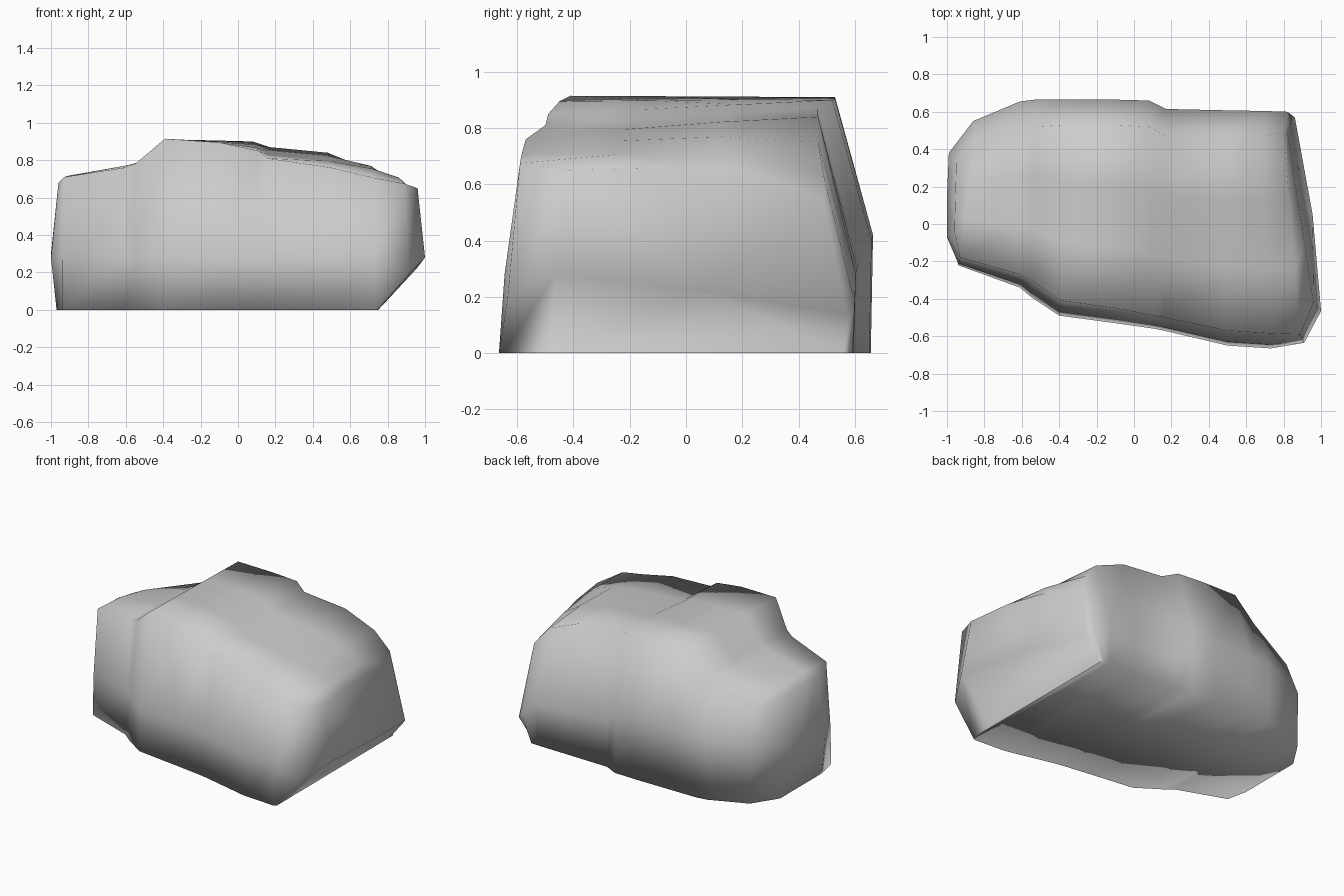
import bpy, bmesh, math

# Cross-sections from left to right:
# x front, x back, y front base, y front edge, z front edge,
# y back edge, z back edge, y back base, top bulge, x shift of top edge, z back belly
SECTIONS = [
    (-1.00, -0.99, -0.08, -0.04, 0.68, 0.34, 0.62, 0.38, 0.02, 0.04, 0.35),
    (-0.94, -0.86, -0.22, -0.18, 0.71, 0.45, 0.63, 0.55, 0.04, 0.01, 0.38),
    (-0.61, -0.61, -0.34, -0.27, 0.76, 0.52, 0.71, 0.655, 0.03, 0.00, 0.40),
    (-0.55, -0.53, -0.39, -0.30, 0.78, 0.52, 0.77, 0.665, 0.01, 0.00, 0.42),
    (-0.40, -0.38, -0.49, -0.41, 0.915, 0.53, 0.91, 0.665, 0.00, 0.01, 0.42),
    (-0.10, -0.10, -0.53, -0.45, 0.895, 0.53, 0.905, 0.665, 0.00, 0.00, 0.42),
    (0.11, 0.08, -0.56, -0.49, 0.85, 0.52, 0.90, 0.66, 0.00, 0.00, 0.40),
    (0.16, 0.17, -0.57, -0.50, 0.81, 0.47, 0.87, 0.615, 0.00, 0.00, 0.32),
    (0.50, 0.48, -0.65, -0.57, 0.76, 0.47, 0.84, 0.608, 0.01, 0.00, 0.30),
    (0.73, 0.70, -0.665, -0.585, 0.705, 0.47, 0.75, 0.604, 0.04, 0.00, 0.28),
    (0.91, 0.82, -0.65, -0.59, 0.675, 0.49, 0.63, 0.60, 0.055, -0.02, 0.18),
    (1.00, 0.86, -0.48, -0.42, 0.65, 0.49, 0.54, 0.57, 0.05, -0.04, 0.14),
]


def mix(a, b, t):
    return a + (b - a) * t


def ring(s):
    xf, xb, yf0, yf1, zf, yb1, zb, yb0, bulge, dx, zm = s
    base = lambda x: max(-0.97, min(x, 0.75))
    z_front = 0.19 if xf == 0.91 else 0.28
    pts = [(base(xf), yf0, 0), (xf, mix(yf0, yf1, 0.25), z_front)]
    # top surface from front edge to back edge
    for t in (0, 0.33, 0.67, 1):
        pts.append((mix(xf, xb, t) + dx, mix(yf1, yb1, t),
                    mix(zf, zb, t) + bulge * math.sin(math.pi * t)))
    pts += [(xb, yb0, zm), (base(xb), yb0 - 0.008, 0)]
    return pts


# Boulder: loft through the cross-sections
bm = bmesh.new()
rings = [[bm.verts.new(p) for p in ring(s)] for s in SECTIONS]
for a, b in zip(rings, rings[1:]):
    n = len(a)
    for i in range(n):
        j = (i + 1) % n
        bm.faces.new((a[i], a[j], b[j], b[i]))

# End faces: each fans out from a slightly bulged belly point
for r, belly in ((rings[0], (-1.0, 0.15, 0.3)), (rings[-1], (0.955, 0.05, 0.22))):
    c = bm.verts.new(belly)
    for i in range(len(r)):
        bm.faces.new((r[i], r[(i + 1) % len(r)], c))
bmesh.ops.recalc_face_normals(bm, faces=bm.faces)

mesh = bpy.data.meshes.new("boulder")
bm.to_mesh(mesh)
bm.free()
mesh.shade_smooth()
rock = bpy.data.objects.new("boulder", mesh)
bpy.context.collection.objects.link(rock)
